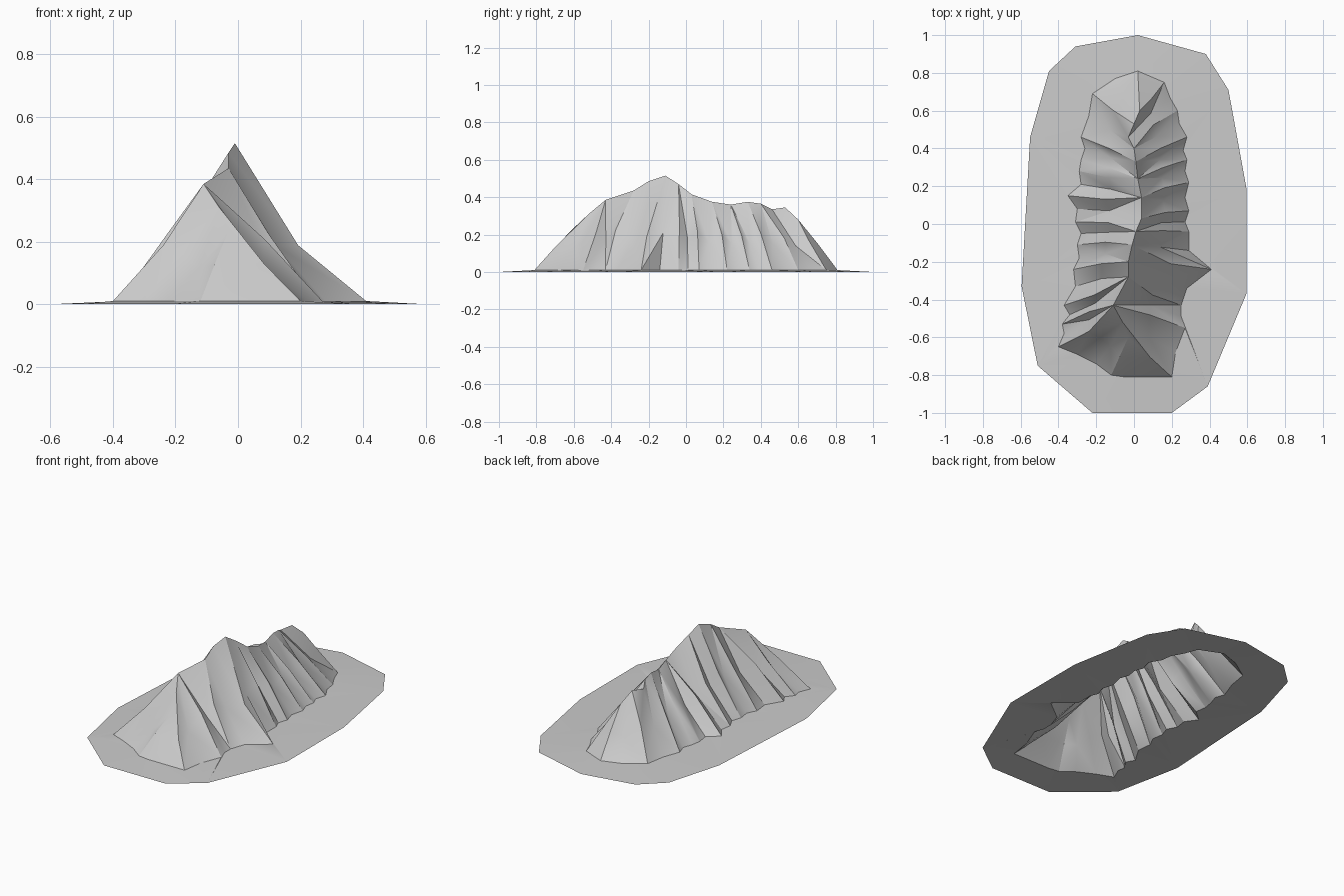
import bpy, bmesh
from mathutils import Vector
from math import radians

if "Cube" in bpy.data.objects:
    bpy.data.objects.remove(bpy.data.objects["Cube"])

# Crest line, front to back (x, y, z)
ridge_pts = [(-.03, -.6, .235), (-.06, -.52, .31), (-.11, -.43, .385), (-.03, -.28, .435),
             (-.03, -.2, .485), (-.01, -.11, .515), (.01, -.04, .47), (.04, .03, .415),
             (.04, .14, .375), (.02, .24, .36), (.01, .33, .375), (0, .4, .365),
             (-.03, .46, .335), (0, .53, .345), (.03, .6, .28)]

# Foot of the slopes between shared tips: (x, y, fullness), 1 = spur, 0 = gully
front_tip, back_tip = (-.05, -.81), (.02, .81)
foot = {
    "right": [(.2, -.81, 1), (.22, -.68, 0), (.27, -.55, 1), (.25, -.49, 0), (.25, -.43, 1),
              (.28, -.34, 0), (.41, -.24, -.2), (.29, -.14, 0), (.29, -.04, 1),
              (.27, .01, 0), (.29, .07, 1), (.27, .14, 0), (.29, .22, 1), (.27, .28, 0),
              (.28, .34, 1), (.26, .39, 0), (.28, .46, 1), (.24, .53, 0), (.23, .6, 1),
              (.19, .67, 0), (.16, .75, 1)],
    "left": [(-.12, -.8, 1), (-.2, -.74, 0), (-.3, -.69, 1), (-.4, -.65, 1.2), (-.37, -.58, 0),
             (-.38, -.53, 1), (-.34, -.48, 0), (-.37, -.43, 1), (-.31, -.33, 0), (-.32, -.24, 1),
             (-.29, -.18, 0), (-.3, -.11, 1), (-.28, -.05, 0), (-.31, .01, 1), (-.3, .08, 0),
             (-.35, .15, 1), (-.28, .21, 0), (-.29, .28, 1), (-.28, .34, 1), (-.26, .4, 0),
             (-.28, .46, 1), (-.24, .57, 0), (-.22, .69, 1), (-.1, .77, 0)]}

# Outer edge of the apron
rim_front, rim_back = (-.22, -1), (.02, 1)
rim = {
    "right": [(.2, -1), (.39, -.86), (.595, -.37), (.595, .19), (.5, .71), (.38, .9)],
    "left": [(-.51, -.75), (-.595, -.33), (-.55, .46), (-.45, .81), (-.31, .94)]}

SPLAY = .75     # crest y / foot y along one spur
bm = bmesh.new()


def vert(x, y, z):
    return bm.verts.new((x, y, z))


def crest_at(y):
    """Point on the crest at a given y."""
    pts = [Vector(p) for p in ridge_pts]
    if y <= pts[0].y:
        return pts[0]
    for a, b in zip(pts, pts[1:]):
        if y <= b.y:
            return a.lerp(b, (y - a.y) / (b.y - a.y))
    return pts[-1]


def slope_vert(x, y, full):
    """Halfway up a slope: spurs bulge, gullies sink."""
    p = Vector((x, y, .01)).lerp(crest_at(y * SPLAY), .5)
    return vert(p.x, p.y, p.z * (.8 + .24 * full))


def stitch(a, b, scale):
    """Triangles between two chains running front to back; scale matches a's y to b's."""
    i = j = 0
    while i < len(a) - 1 or j < len(b) - 1:
        last_a, last_b = i == len(a) - 1, j == len(b) - 1
        if last_b or (not last_a and
                      (a[i].co.y + a[i + 1].co.y) * scale <= b[j].co.y + b[j + 1].co.y):
            bm.faces.new((a[i], a[i + 1], b[j]))
            i += 1
        else:
            bm.faces.new((a[i], b[j + 1], b[j]))
            j += 1


# Shared centre points
crest = [vert(*p) for p in ridge_pts]
tips = [vert(*front_tip, .01), vert(*back_tip, .01)]
mids = [slope_vert(*front_tip, 1), slope_vert(*back_tip, 1)]
ends = [vert(*rim_front, 0), vert(*rim_back, 0)]

for side in ("right", "left"):
    low = [tips[0]] + [vert(x, y, .01) for x, y, s in foot[side]] + [tips[1]]
    mid = [mids[0]] + [slope_vert(*p) for p in foot[side]] + [mids[1]]
    edge = [ends[0]] + [vert(x, y, 0) for x, y in rim[side]] + [ends[1]]
    fullness = [1] + [p[2] for p in foot[side]] + [1]
    stitch(edge, low, .82)                          # apron
    for k in range(len(low) - 1):                   # lower slopes, creased to the spurs
        a, b, c, d = low[k], low[k + 1], mid[k + 1], mid[k]
        faces = ((a, b, c), (a, c, d)) if fullness[k] else ((a, b, d), (b, c, d))
        for f in faces:
            bm.faces.new(f)
    stitch(mid, crest, SPLAY * 2 / (1 + SPLAY))     # upper slopes

# Make all faces look outward and upward
bmesh.ops.recalc_face_normals(bm, faces=bm.faces)
if sum(f.normal.z * f.calc_area() for f in bm.faces) < 0:
    bmesh.ops.reverse_faces(bm, faces=bm.faces)

mesh = bpy.data.meshes.new("mountain_ridge")
bm.to_mesh(mesh)
bm.free()
mountain = bpy.data.objects.new("mountain_ridge", mesh)
bpy.context.collection.objects.link(mountain)
bpy.context.view_layer.objects.active = mountain
mountain.select_set(True)
# Apron blends softly into the slopes, steep facets stay crisp
bpy.ops.object.shade_smooth_by_angle(angle=radians(30))
foot_z = .0101
for e in mesh.edges:
    if all(mesh.vertices[v].co.z < foot_z for v in e.vertices):
        mesh.attributes["sharp_edge"].data[e.index].value = False
